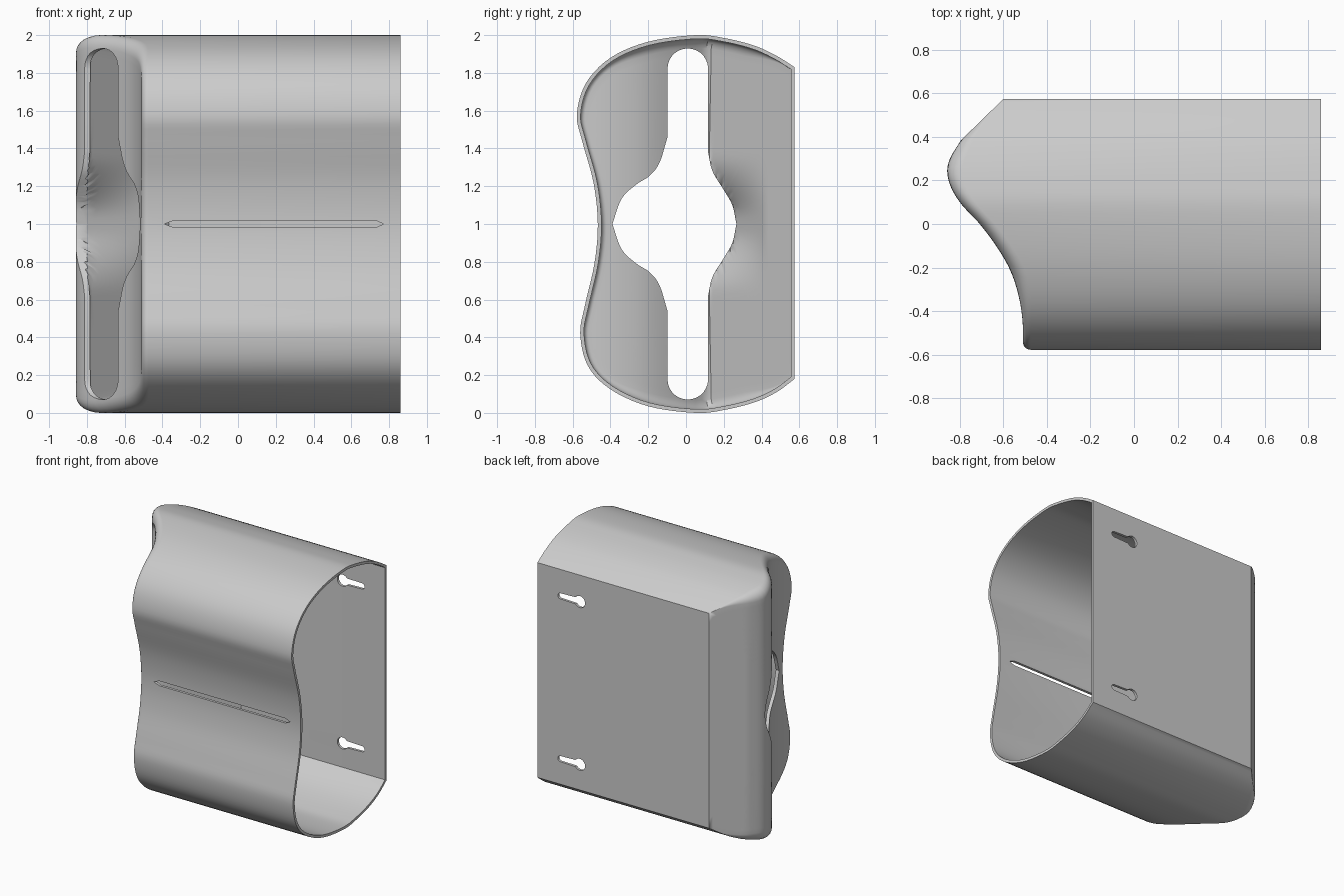
import bpy, bmesh, math
from mathutils import Vector

if "Cube" in bpy.data.objects:
    bpy.data.objects.remove(bpy.data.objects["Cube"])

T = 0.02        # wall thickness
END = 0.86      # open end


def smooth(a, b, v):
    t = min(1, max(0, (v - a) / (b - a)))
    return t * t * (3 - 2 * t)


def spline(pts, n):
    """Open Catmull-Rom curve through 2D points."""
    p = [Vector(q) for q in pts]
    p = [2 * p[0] - p[1]] + p + [2 * p[-1] - p[-2]]
    out = []
    for i in range(1, len(p) - 2):
        a, b, c, d = p[i - 1:i + 3]
        for k in range(n):
            t = k / n
            out.append(0.5 * (2 * b + (c - a) * t + (2 * a - 5 * b + 4 * c - d) * t * t
                              + (3 * b - a - 3 * c + d) * t ** 3))
    return out + [p[-2]]


# Side profile (y, z): curved body from top back corner round the front to the bottom
SIDE = [(.575, 1.83), (.48, 1.89), (.36, 1.945), (.2, 1.985), (.05, 2.0), (-.2, 1.965),
        (-.4, 1.88), (-.53, 1.745), (-.578, 1.58), (-.55, 1.44), (-.49, 1.22), (-.467, 1.0),
        (-.485, .79), (-.535, .57), (-.56, .42), (-.52, .25), (-.4, .125), (-.2, .035),
        (.05, 0), (.2, .015), (.36, .055), (.48, .11), (.575, .18)]
profile = spline(SIDE, 5)
profile += [Vector((.575, .18 + 1.65 * k / 24)) for k in range(1, 24)]

# Closed-end wall in plan (y, x)
PLAN = spline([(-.58, -.51), (-.445, -.512), (-.33, -.53), (-.215, -.567), (-.105, -.63),
               (0, -.709), (.083, -.787), (.16, -.837), (.234, -.858), (.3, -.846),
               (.385, -.795)], 8) + [Vector((.575, -.6))]


def plan(y, z=0):
    for a, b in zip(PLAN, PLAN[1:]):
        if y <= b.x:
            return a.y + (b.y - a.y) * max(0, y - a.x) / (b.x - a.x)
    return PLAN[-1].y


def inner_plan(y, z):
    """Inside of the end wall, with a sloped guide and a finger scoop behind the slot."""
    wall = plan(y) + 0.028
    edge = .117 + .15 * (1 - smooth(.03, .36, abs(z - 1)))
    if y <= edge:
        return wall
    run = (y - edge) / (.42 - edge) * .30 if y < .42 else y - .12
    return max(wall, -.80 + run)


def offset(loop, dist):
    """Inset a closed loop by a distance given per point."""
    out, n = [], len(loop)
    for i, p in enumerate(loop):
        a = (p - loop[i - 1]).normalized()
        b = (loop[(i + 1) % n] - p).normalized()
        na, nb = Vector((-a.y, a.x)), Vector((-b.y, b.x))
        m = (na + nb).normalized()
        out.append(p + m * dist(p) / max(.4, m.dot(na)))
    return out


def radius(p):
    return (.035 + .035 * smooth(-.5, -.2, p.x)) * (1 - smooth(.3, .56, p.x))


def make(name, bm, cutter=False):
    bmesh.ops.remove_doubles(bm, verts=bm.verts, dist=1e-5)
    bmesh.ops.recalc_face_normals(bm, faces=bm.faces)
    me = bpy.data.meshes.new(name)
    bm.to_mesh(me)
    bm.free()
    ob = bpy.data.objects.new(name, me)
    bpy.context.collection.objects.link(ob)
    ob.hide_render = cutter
    return ob


def body(name, loop, end, plan_fn, scale, cutter=False):
    """Tube with a rounded edge leading into a curved end wall."""
    bm = bmesh.new()
    rings = [[(end, p.x, p.y) for p in loop]]
    steps = 6
    for k in range(steps + 1):
        t = math.pi / 2 * k / steps
        ins = offset(loop, lambda p: scale * radius(p) * (1 - math.cos(t)))
        rings.append([(plan_fn(q.x, q.y) + scale * radius(p) * (1 - math.sin(t)), q.x, q.y)
                      for p, q in zip(loop, ins)])
    cy, cz, m = .117, 1.0, 26
    for k in range(1, m):
        s = 1 - k / m
        row = [(cy + (q.x - cy) * s, cz + (q.y - cz) * s) for q in ins]
        rings.append([(plan_fn(y, z), y, z) for y, z in row])
    vr = [[bm.verts.new(c) for c in r] for r in rings]
    n = len(loop)
    for r, s in zip(vr, vr[1:]):
        for i in range(n):
            j = (i + 1) % n
            bm.faces.new((r[i], r[j], s[j], s[i]))
    tip = bm.verts.new((plan_fn(cy, cz), cy, cz))
    for i in range(n):
        bm.faces.new((vr[-1][i], vr[-1][(i + 1) % n], tip))
    bm.faces.new(vr[0])
    return make(name, bm, cutter)


def prism(name, pts, lo, hi):
    """Closed prism between two 3D offsets, used for cutting."""
    bm = bmesh.new()
    f = bm.faces.new([bm.verts.new(Vector(p) + Vector(lo)) for p in pts])
    g = bmesh.ops.extrude_face_region(bm, geom=[f])
    bmesh.ops.translate(bm, vec=Vector(hi) - Vector(lo),
                        verts=[v for v in g['geom'] if isinstance(v, bmesh.types.BMVert)])
    return make(name, bm, True)


def arc(cx, cy, r, a0, a1, n=14):
    return [(cx + r * math.cos(math.radians(a0 + (a1 - a0) * k / n)),
             cy + r * math.sin(math.radians(a0 + (a1 - a0) * k / n))) for k in range(n + 1)]


# Main shell and its hollow
shell = body("dispenser_shell", profile, END, plan, 1.0)
cutters = [body("hollow_cutter", offset(profile, lambda p: T), 1.1, inner_plan, .7, True)]

# Slot with a wide finger opening in the middle, mirrored top to bottom
right = spline([(.267, 1.0), (.245, 1.10), (.2, 1.18), (.14, 1.28), (.117, 1.38)], 5)
left = spline([(-.098, 1.46), (-.14, 1.325), (-.193, 1.255), (-.262, 1.21), (-.34, 1.135),
               (-.39, 1.0)], 5)
half = [tuple(p) for p in right] + arc(.0095, 1.822, .1075, 0, 180) + [tuple(p) for p in left]
outline = half + [(y, 2 - z) for y, z in reversed(half[1:-1])]
cutters.append(prism("slot_cutter", [(0, y, z) for y, z in outline], (-1.1, 0, 0), (-.42, 0, 0)))

# Narrow viewing slit across the front
slit = [(-.39, 1), (-.34, .982), (.73, .982), (.77, 1), (.73, 1.018), (-.34, 1.018)]
cutters.append(prism("slit_cutter", [(x, 0, z) for x, z in slit], (0, -.7, 0), (0, -.3, 0)))

# Keyholes in the back panel
for z in (.375, 1.625):
    key = arc(.50, z, .045, 35, 325) + arc(.665, z, .022, -90, 90, 8)
    cutters.append(prism("keyhole_cutter", [(x, 0, h) for x, h in key], (0, .45, 0), (0, .7, 0)))

bpy.context.view_layer.objects.active = shell
shell.select_set(True)
for c in cutters:
    mod = shell.modifiers.new(c.name, 'BOOLEAN')
    mod.operation = 'DIFFERENCE'
    mod.solver = 'EXACT'
    mod.object = c
    bpy.ops.object.modifier_apply(modifier=mod.name)
for c in cutters:
    bpy.data.objects.remove(c)

grey = bpy.data.materials.new("light_grey")
grey.diffuse_color = (.6, .6, .6, 1)
grey.use_nodes = True
grey.node_tree.nodes["Principled BSDF"].inputs["Base Color"].default_value = grey.diffuse_color
shell.data.materials.clear()
shell.data.materials.append(grey)
bpy.ops.object.shade_smooth_by_angle(angle=math.radians(30))
